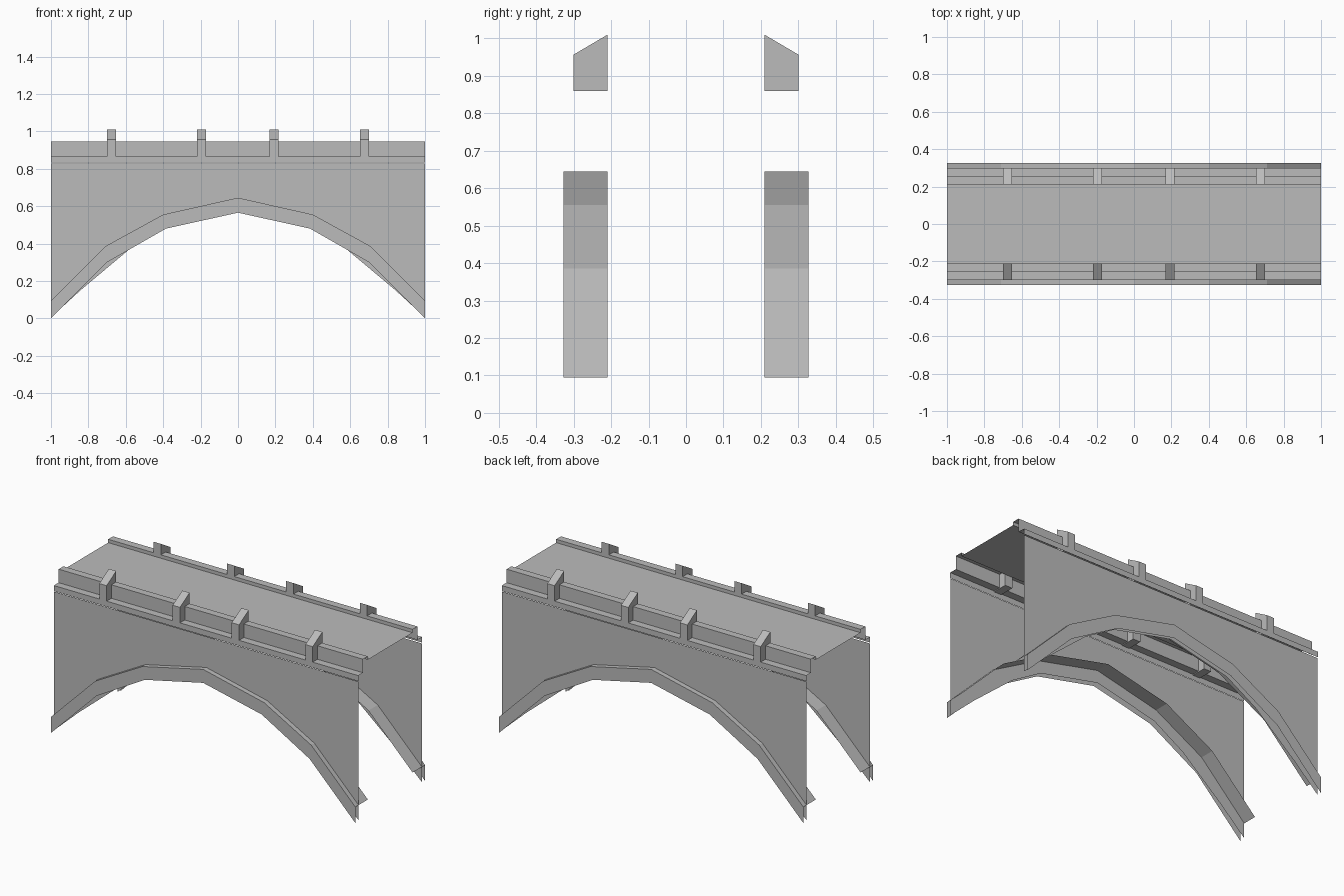
import bpy

if "Cube" in bpy.data.objects:
    bpy.data.objects.remove(bpy.data.objects["Cube"], do_unlink=True)

stone = bpy.data.materials.new("grey stone")
stone.use_nodes = True
GREY = (0.5, 0.5, 0.5, 1)
stone.diffuse_color = GREY
stone.node_tree.nodes["Principled BSDF"].inputs["Base Color"].default_value = GREY


def make(name, verts, faces, mirror=True):
    mesh = bpy.data.meshes.new(name)
    mesh.from_pydata(verts, [], faces)
    mesh.materials.append(stone)
    obj = bpy.data.objects.new(name, mesh)
    bpy.context.collection.objects.link(obj)
    if mirror:
        mod = obj.modifiers.new("other side", 'MIRROR')
        mod.use_axis = (False, True, False)
        mod.use_mirror_merge = False
    return obj


def sheet(name, path_a, path_b, mirror=True):
    """Open strip of quads between two matching paths."""
    n = len(path_a)
    faces = [(i, i + 1, n + i + 1, n + i) for i in range(n - 1)]
    return make(name, path_a + path_b, faces, mirror)


def both_ways(half):
    """Complete a curve given from its left end to the crown."""
    return half + [(-x, z) for x, z in reversed(half[:-1])]


def at_y(curve, y):
    return [(x, y, z) for x, z in curve]


# Key depths on the front side
RIM, LEDGE, WALL, PARAPET, DECK = -0.327, -0.30, -0.297, -0.255, -0.21

# Arch curves
rim_top = both_ways([(-1, 0.095), (-0.71, 0.385), (-0.4, 0.555), (0, 0.645)])
rim_low = both_ways([(-1, 0.0), (-0.7, 0.3), (-0.385, 0.48), (0, 0.565)])
wall_low = both_ways([(-1, 0.005), (-0.84, 0.152), (-0.58, 0.37),
                      (-0.385, 0.485), (0, 0.57)])

# Side walls with arched lower edge
wall_top = [(x, 0.828) for x, z in wall_low]
sheet("side_walls", at_y(wall_low, WALL), at_y(wall_top, WALL))

# Arch rim: hanging face and the band behind it
sheet("arch_rim_faces", at_y(rim_low, RIM), at_y(rim_top, RIM))
sheet("arch_bands", at_y(rim_top, RIM), at_y(rim_top, DECK))

# Ledge, parapet and rail as one folded profile, bottom to deck
profile = [(LEDGE, 0.832), (LEDGE, 0.865), (PARAPET, 0.865),
           (PARAPET, 0.945), (DECK, 0.945), (DECK, 0.925)]
sheet("parapets", [(1, y, z) for y, z in profile],
      [(-1, y, z) for y, z in profile])

# Road deck
sheet("deck", [(-1, DECK, 0.925), (1, DECK, 0.925)],
      [(-1, -DECK, 0.925), (1, -DECK, 0.925)], mirror=False)

# Parapet posts with sloping tops
section = [(LEDGE, 0.86), (DECK, 0.86), (DECK, 1.01), (LEDGE, 0.957)]
for i, cx in enumerate((-0.677, -0.195, 0.193, 0.677)):
    verts = [(cx + dx, y, z) for dx in (-0.024, 0.024) for y, z in section]
    sides = [(k, k + 4, (k + 1) % 4 + 4, (k + 1) % 4) for k in range(4)]
    make(f"post_pair_{i + 1}", verts, sides + [(0, 1, 2, 3), (7, 6, 5, 4)])
